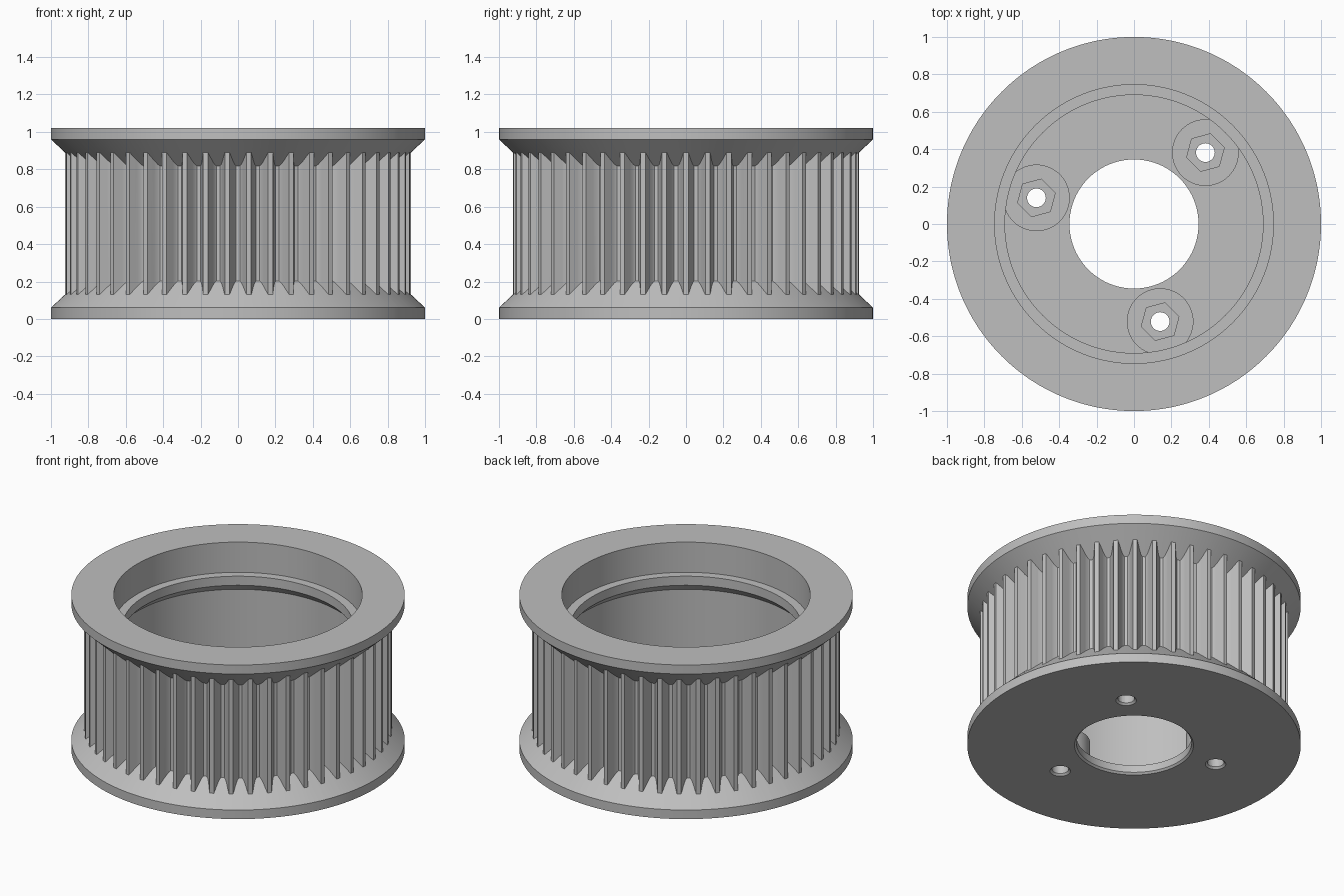
import bpy, bmesh, math
from math import cos, sin, pi, radians

if "Cube" in bpy.data.objects:
    bpy.data.objects.remove(bpy.data.objects["Cube"], do_unlink=True)

grey = bpy.data.materials.new("plain grey")
grey.use_nodes = True
GREY = (0.52, 0.52, 0.52, 1)
grey.diffuse_color = GREY
grey.node_tree.nodes["Principled BSDF"].inputs["Base Color"].default_value = GREY


def rings_to_object(name, rings):
    """Skin a closed loop of rings into a solid ring."""
    bm = bmesh.new()
    loops = [[bm.verts.new(p) for p in ring] for ring in rings]
    for a, b in zip(loops, loops[1:] + loops[:1]):
        n = len(a)
        for i in range(n):
            j = (i + 1) % n
            bm.faces.new((a[i], a[j], b[j], b[i]))
    bmesh.ops.recalc_face_normals(bm, faces=bm.faces)
    mesh = bpy.data.meshes.new(name)
    bm.to_mesh(mesh)
    bm.free()
    mesh.materials.append(grey)
    obj = bpy.data.objects.new(name, mesh)
    bpy.context.collection.objects.link(obj)
    return obj


def lathe(name, profile, steps=200):
    return rings_to_object(name, [
        [(r * cos(2 * pi * i / steps), r * sin(2 * pi * i / steps), z)
         for i in range(steps)] for r, z in profile])


def post(name, x, y, r1, r2, z1, z2, sides, turn=0.0):
    """Upright prism or cone between two heights."""
    bpy.ops.mesh.primitive_cone_add(
        vertices=sides, radius1=r1, radius2=r2, depth=z2 - z1,
        location=(x, y, (z1 + z2) / 2), rotation=(0, 0, turn))
    obj = bpy.context.object
    obj.name = name
    obj.data.materials.append(grey)
    return obj


def combine(target, other, operation):
    mod = target.modifiers.new(operation.lower(), "BOOLEAN")
    mod.operation = operation
    mod.solver = "EXACT"
    mod.object = other
    bpy.ops.object.select_all(action="DESELECT")
    bpy.context.view_layer.objects.active = target
    target.select_set(True)
    bpy.ops.object.modifier_apply(modifier=mod.name)
    bpy.data.objects.remove(other, do_unlink=True)


# Flanged drum with a stepped bore, an inner lip and a thin floor
pulley = lathe("toothed_pulley", [
    (0.357, 0), (1, 0), (1, 0.06), (0.84, 0.21), (0.84, 0.81), (1, 0.96),
    (1, 1.02), (0.745, 1.02), (0.745, 0.82), (0.69, 0.82), (0.69, 0.76),
    (0.74, 0.71), (0.74, 0.06), (0.345, 0.06), (0.345, 0.012)])

# Toothed barrel: half a tooth as (fraction of pitch, radius), then mirrored
TEETH = 50
half = [(0.11, 0.925), (0.17, 0.905), (0.25, 0.878),
        (0.33, 0.858), (0.41, 0.848)]
tooth = [(-f, r) for f, r in reversed(half)] + half
outline = [((t + f) * 2 * pi / TEETH, r) for t in range(TEETH) for f, r in tooth]


def barrel_ring(z, radius=None):
    return [((radius or r) * cos(a), (radius or r) * sin(a), z) for a, r in outline]


barrel = rings_to_object("barrel", [
    barrel_ring(0.1), barrel_ring(0.92),
    barrel_ring(0.92, 0.79), barrel_ring(0.1, 0.79)])
combine(pulley, barrel, "UNION")

# Three floor bosses, each with a nut pocket and a chamfered screw hole
for k in range(3):
    a = radians(45 + 120 * k)
    x, y = 0.54 * cos(a), 0.54 * sin(a)
    combine(pulley, post("boss", x, y, 0.178, 0.178, 0.03, 0.2, 64), "UNION")
    combine(pulley, post("nut_pocket", x, y, 0.104, 0.104, 0.1, 0.3, 6,
                         radians(45)), "DIFFERENCE")
    combine(pulley, post("screw_hole", x, y, 0.05, 0.05, -0.1, 0.3, 32), "DIFFERENCE")
    combine(pulley, post("hole_chamfer", x, y, 0.074, 0.046, -0.012, 0.016, 32),
            "DIFFERENCE")

bpy.ops.object.select_all(action="DESELECT")
pulley.select_set(True)
bpy.context.view_layer.objects.active = pulley
bpy.ops.object.shade_smooth_by_angle(angle=radians(25))
